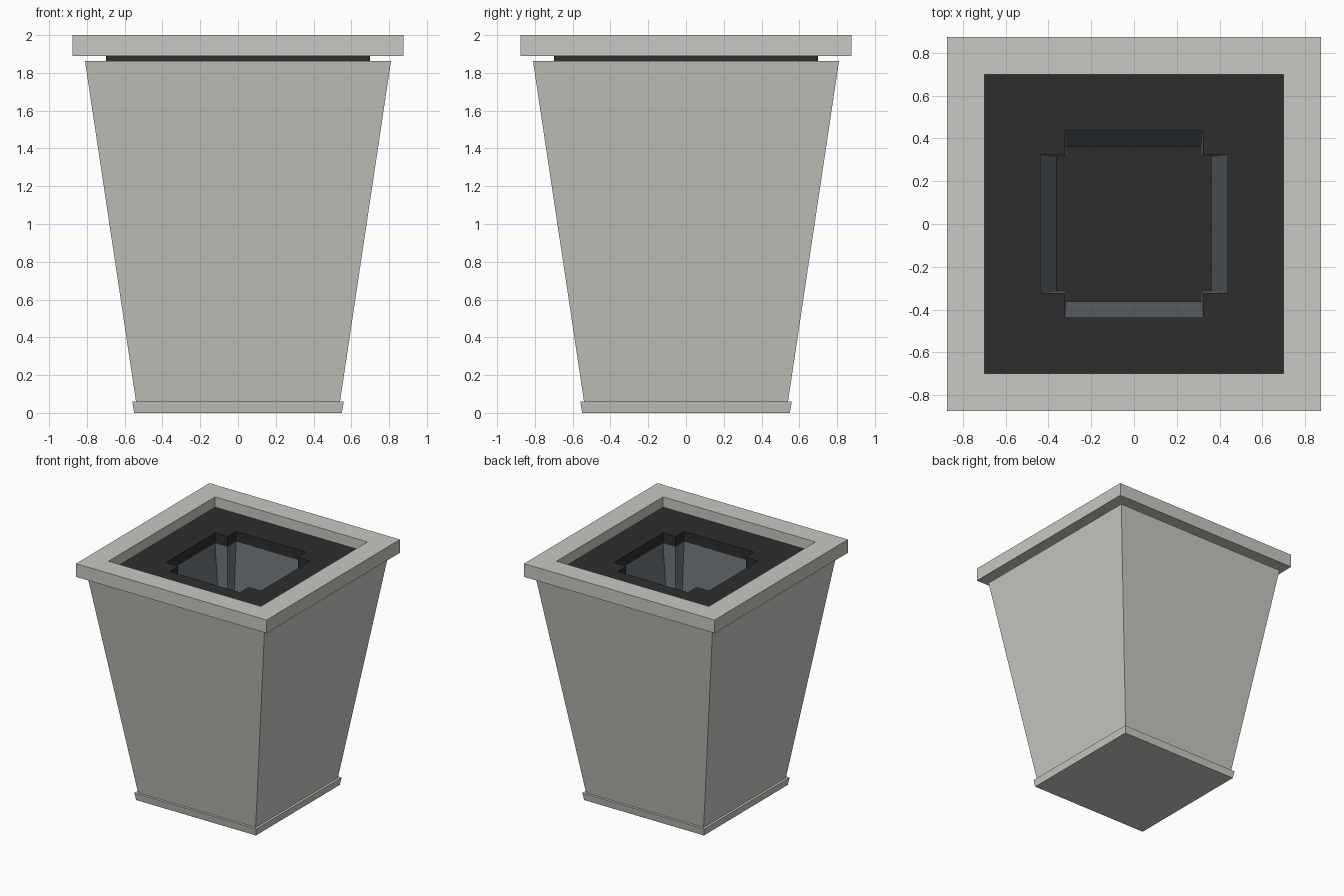
import bpy, bmesh

if "Cube" in bpy.data.objects:
    bpy.data.objects.remove(bpy.data.objects["Cube"])


def material(name, rgb):
    m = bpy.data.materials.new(name)
    m.diffuse_color = (*rgb, 1)
    m.use_nodes = True
    m.node_tree.nodes["Principled BSDF"].inputs["Base Color"].default_value = m.diffuse_color
    return m


stone = material("pale stone grey", (0.58, 0.575, 0.54))
dark = material("charcoal", (0.027, 0.027, 0.027))
slate = material("slate blue", (0.155, 0.183, 0.203))


def corners(pts):
    """Repeat the points of one corner around four quarter turns."""
    out = []
    for k in range(4):
        out.append(list(pts))
        pts = [(-y, x) for x, y in pts]
    return out


def square(h):
    return [(h, h)]


def notched(a, b):
    return [(a, b), (b, b), (b, a)]


def finish(name, bm, mats, recalc=True):
    if recalc:
        bmesh.ops.recalc_face_normals(bm, faces=bm.faces)
    me = bpy.data.meshes.new(name)
    bm.to_mesh(me)
    bm.free()
    for m in mats:
        me.materials.append(m)
    ob = bpy.data.objects.new(name, me)
    bpy.context.collection.objects.link(ob)
    return ob


def loop_verts(bm, pts, z):
    return [[bm.verts.new((x, y, z)) for x, y in c] for c in corners(pts)]


def flat(rings):
    return [v for c in rings for v in c]


def walls(bm, lo, hi):
    lo, hi = flat(lo), flat(hi)
    n = len(lo)
    for i in range(n):
        j = (i + 1) % n
        bm.faces.new((lo[i], lo[j], hi[j], hi[i]))


def frame(name, z0, z1, out0, out1, hole0, hole1, mat):
    """Square block with a vertical opening through it."""
    bm = bmesh.new()
    o0, o1 = loop_verts(bm, square(out0), z0), loop_verts(bm, square(out1), z1)
    h0, h1 = loop_verts(bm, hole0, z0), loop_verts(bm, hole1, z1)
    walls(bm, o0, o1)
    walls(bm, h0, h1)
    for o, h in ((o0, h0), (o1, h1)):
        for k in range(4):
            n = (k + 1) % 4
            bm.faces.new((o[k][0], o[n][0], h[n][0], h[k][-1]))
            if len(h[k]) > 1:
                bm.faces.new([o[k][0]] + h[k][::-1])
    return finish(name, bm, [mat])


# Base plinth
bm = bmesh.new()
lo, hi = loop_verts(bm, square(0.55), 0), loop_verts(bm, square(0.56), 0.06)
walls(bm, lo, hi)
bm.faces.new(flat(lo))
bm.faces.new(flat(hi))
finish("base_plinth", bm, [stone])

# Tapered body and overhanging rim
frame("body", 0.06, 1.863, 0.54, 0.81, square(0.45), square(0.70), stone)
frame("rim", 1.89, 2.0, 0.875, 0.875, square(0.70), square(0.70), stone)

# Dark inset plate with notched opening
frame("inset_plate", 1.83, 1.915, 0.699, 0.699,
      notched(0.437, 0.323), notched(0.437, 0.323), dark)

# Inner liner facing inwards, with a dark floor
bm = bmesh.new()
lo = loop_verts(bm, notched(0.362, 0.315), 0.8)
hi = loop_verts(bm, notched(0.437, 0.323), 1.83)
walls(bm, hi, lo)
floor = bm.faces.new(flat(lo))
floor.material_index = 1
finish("inner_liner", bm, [slate, dark], recalc=False)
